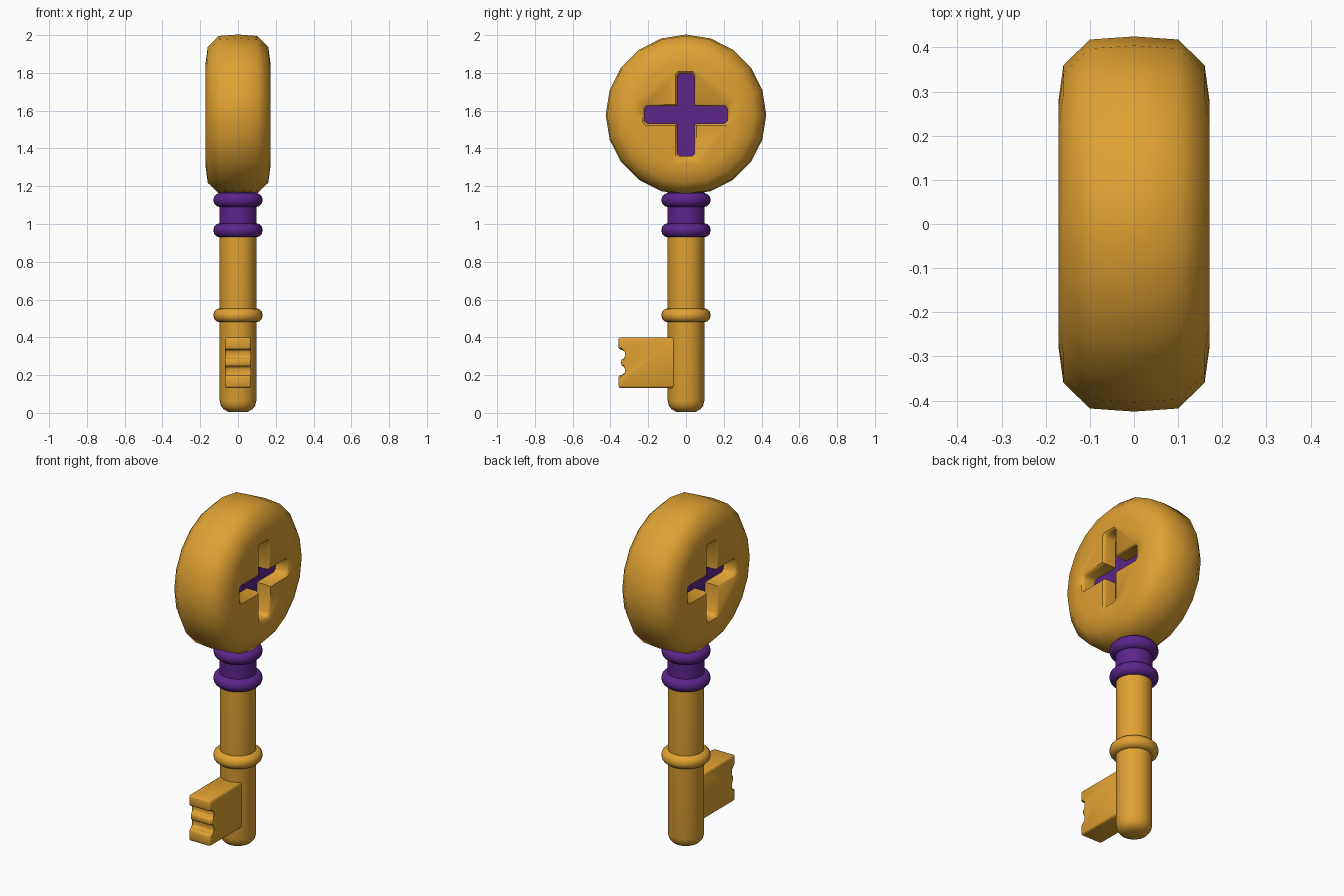
import bpy, bmesh, math
from mathutils import Matrix

if "Cube" in bpy.data.objects:
    bpy.data.objects.remove(bpy.data.objects["Cube"])


def material(name, rgb):
    m = bpy.data.materials.new(name)
    m.diffuse_color = (*rgb, 1)
    m.use_nodes = True
    m.node_tree.nodes["Principled BSDF"].inputs["Base Color"].default_value = m.diffuse_color
    return m


GOLD = material("warm gold", (0.74, 0.36, 0.032))
PURPLE = material("deep purple", (0.108, 0.018, 0.255))


def finish(name, bm, mat, angle=50):
    bmesh.ops.recalc_face_normals(bm, faces=bm.faces)
    me = bpy.data.meshes.new(name)
    bm.to_mesh(me)
    bm.free()
    me.materials.append(mat)
    ob = bpy.data.objects.new(name, me)
    bpy.context.collection.objects.link(ob)
    smooth(ob, angle)
    return ob


def smooth(ob, angle):
    bpy.ops.object.select_all(action='DESELECT')
    ob.select_set(True)
    bpy.context.view_layer.objects.active = ob
    bpy.ops.object.shade_smooth_by_angle(angle=math.radians(angle))


def loft(bm, loops):
    """Skin a list of equal-length point loops and cap both ends."""
    rings = [[bm.verts.new(p) for p in loop] for loop in loops]
    n = len(rings[0])
    for a, b in zip(rings, rings[1:]):
        for i in range(n):
            j = (i + 1) % n
            bm.faces.new((a[i], a[j], b[j], b[i]))
    bm.faces.new(rings[0])
    bm.faces.new(rings[-1])


def circle(r, z, n):
    return [(r * math.cos(2 * math.pi * i / n), r * math.sin(2 * math.pi * i / n), z) for i in range(n)]


def lathe(name, profile, mat, n=20, matrix=None):
    bm = bmesh.new()
    loft(bm, [circle(r, z, n) for r, z in profile])
    if matrix:
        bm.transform(matrix)
    return finish(name, bm, mat)


def ring(name, z, mat):
    # rounded collar around the shaft
    prof = [(0.09, z - 0.037)]
    for k in range(7):
        t = math.radians(-90 + 30 * k)
        prof.append((0.096 + 0.035 * math.cos(t), z + 0.037 * math.sin(t)))
    prof.append((0.09, z + 0.037))
    lathe(name, prof, mat, 24)


HEAD_Z = 1.578


def cross(x, length, w, c=0.015):
    """Plus-shaped outline with clipped arm ends, in the plane at x."""
    arm = [(w, -w), (length - c, -w), (length, c - w), (length, w - c), (length - c, w)]
    pts = []
    for k in range(4):
        co, s = round(math.cos(k * math.pi / 2)), round(math.sin(k * math.pi / 2))
        pts += [(x, a * co - b * s, HEAD_Z + a * s + b * co) for a, b in arm]
    return pts


# round head, a 20-sided disc facing sideways
half = [(0.425, 0), (0.418, 0.10), (0.36, 0.16), (0.28, 0.171)]
profile = [(r, -z) for r, z in reversed(half[1:])] + half
to_side = Matrix.Translation((0, 0, HEAD_Z)) @ Matrix.Rotation(math.pi / 2, 4, 'Y')
head = lathe("round_head", profile, GOLD, 20, to_side)

# cross-shaped recess with a flared rim on both faces
for s, side in ((1, "right"), (-1, "left")):
    bm = bmesh.new()
    loft(bm, [cross(s * 0.08, 0.219, 0.046), cross(s * 0.15, 0.219, 0.046),
              cross(s * 0.164, 0.223, 0.049), cross(s * 0.18, 0.238, 0.064)])
    cutter = finish("cutter_" + side, bm, GOLD)
    cutter.hide_render = True
    mod = head.modifiers.new("recess", 'BOOLEAN')
    mod.operation = 'DIFFERENCE'
    mod.solver = 'EXACT'
    mod.object = cutter
    bpy.context.view_layer.objects.active = head
    bpy.ops.object.modifier_apply(modifier=mod.name)
    bpy.data.objects.remove(cutter)
smooth(head, 50)

# purple cross inlay at the bottom of the recesses
bm = bmesh.new()
loft(bm, [cross(-0.09, 0.222, 0.048), cross(0.09, 0.222, 0.048)])
finish("cross_inlay", bm, PURPLE)

# shaft with rounded tip
lathe("shaft", [(0.05, 0.005), (0.075, 0.018), (0.091, 0.038), (0.097, 0.065), (0.097, 1.0)], GOLD, 24)

# purple neck and collars
lathe("neck", [(0.099, 0.94), (0.099, 1.18)], PURPLE, 24)
ring("upper_collar", 1.127, PURPLE)
ring("lower_collar", 0.967, PURPLE)
ring("shaft_collar", 0.517, GOLD)

# toothed bit
outline = [(-0.05, 0.132), (-0.358, 0.132), (-0.358, 0.2), (-0.312, 0.2), (-0.312, 0.246),
           (-0.343, 0.246), (-0.343, 0.288), (-0.312, 0.288), (-0.312, 0.335),
           (-0.358, 0.335), (-0.358, 0.4), (-0.05, 0.4)]
bm = bmesh.new()
loft(bm, [[(x, y, z) for y, z in outline] for x in (-0.07, 0.07)])
bmesh.ops.bevel(bm, geom=bm.edges[:], offset=0.012, segments=2, profile=0.5, affect='EDGES')
finish("key_bit", bm, GOLD)
